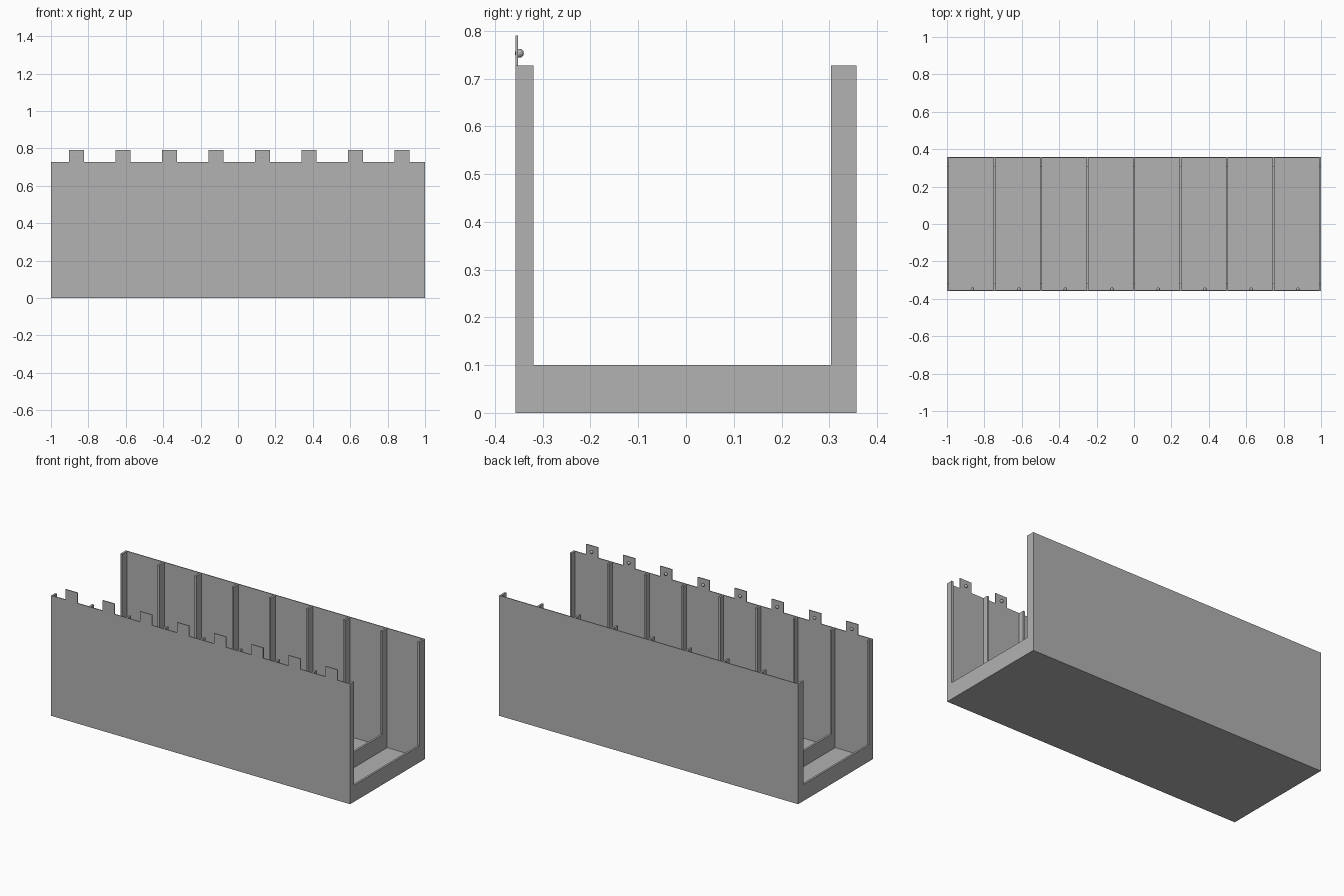
import bpy
import bmesh
from mathutils import Matrix, Vector

if "Cube" in bpy.data.objects:
    bpy.data.objects.remove(bpy.data.objects["Cube"], do_unlink=True)

HALF_Y, WALL_TOP, SKIN = 0.357, 0.727, 0.005
RIB_WIDTH, BAYS = 0.012, 8
PITCH = (2 - RIB_WIDTH) / BAYS

grey = bpy.data.materials.new("plain_grey")
grey.use_nodes = True
grey.diffuse_color = (0.445, 0.445, 0.445, 1)
grey.node_tree.nodes["Principled BSDF"].inputs["Base Color"].default_value = grey.diffuse_color


def finish(name, bm):
    bmesh.ops.recalc_face_normals(bm, faces=bm.faces)
    mesh = bpy.data.meshes.new(name)
    bm.to_mesh(mesh)
    bm.free()
    mesh.materials.append(grey)
    obj = bpy.data.objects.new(name, mesh)
    bpy.context.collection.objects.link(obj)
    return obj


def channel(name, x, width, front, back, floor):
    """U-shaped section in the YZ plane, extruded along x."""
    outline = [(-HALF_Y, WALL_TOP), (-HALF_Y, 0), (HALF_Y, 0), (HALF_Y, WALL_TOP),
               (HALF_Y - back, WALL_TOP), (HALF_Y - back, floor),
               (front - HALF_Y, floor), (front - HALF_Y, WALL_TOP)]
    bm = bmesh.new()
    face = bm.faces.new([bm.verts.new((x - width / 2, y, z)) for y, z in outline])
    ext = bmesh.ops.extrude_face_region(bm, geom=[face])
    verts = [g for g in ext["geom"] if isinstance(g, bmesh.types.BMVert)]
    bmesh.ops.translate(bm, verts=verts, vec=Vector((width, 0, 0)))
    return finish(name, bm)


# Thin outer trough
channel("trough_skin", 0, 2, SKIN, SKIN, SKIN)

# Stiffening ribs, one between each bay and one at each end
for i in range(BAYS + 1):
    channel(f"rib_{i + 1}", (i - BAYS / 2) * PITCH, RIB_WIDTH, 0.038, 0.053, 0.1)

# Upright tab with a round knob above each bay
for i in range(BAYS):
    x = (i - (BAYS - 1) / 2) * PITCH + 0.006
    bm = bmesh.new()
    bmesh.ops.create_cube(bm, size=1, matrix=Matrix.Translation(
        (x, SKIN / 2 - HALF_Y, 0.7585)) @ Matrix.Diagonal((0.08, SKIN, 0.063, 1)))
    finish(f"tab_{i + 1}", bm)

    bm = bmesh.new()
    bmesh.ops.create_uvsphere(bm, u_segments=24, v_segments=12, radius=0.0094,
                              matrix=Matrix.Translation((x, -0.349, 0.753)))
    for f in bm.faces:
        f.smooth = True
    finish(f"knob_{i + 1}", bm)
